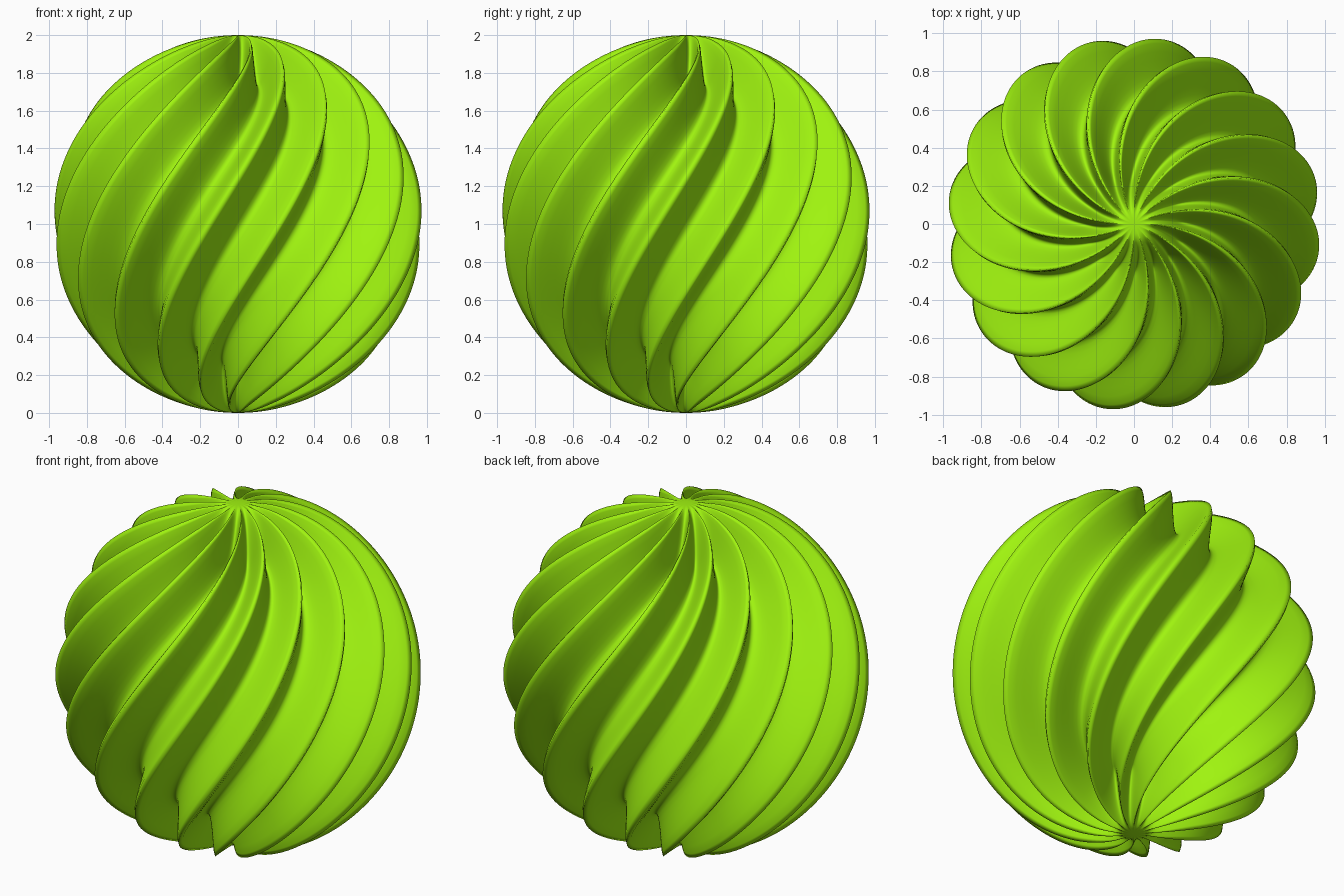
import bpy, bmesh
from math import sin, cos, pi, radians, sqrt

if "Cube" in bpy.data.objects:
    bpy.data.objects.remove(bpy.data.objects["Cube"])

LOBES = 16             # number of twisted fins
PER_LOBE = 16          # mesh columns per fin
RINGS = 120            # mesh rows from pole to pole
DEPTH = 0.22           # groove depth
TWIST = 0.625          # degrees of twist per degree of latitude
PHASE = radians(-54)   # azimuth of a crest at the equator
SOFT = 0.2             # crest rounding


def smooth(a, b, x):
    t = min(max((x - a) / (b - a), 0), 1)
    return t * t * (3 - 2 * t)


def groove(t):
    """0 on the narrow crest, 1 in the rounded valley."""
    u = sin(pi * t)
    return (sqrt(u * u + SOFT * SOFT) - SOFT) / (sqrt(1 + SOFT * SOFT) - SOFT)


# Twisted fluted ball: rings of a sphere pushed inward between the fins
bm = bmesh.new()
cols = LOBES * PER_LOBE
rings = []
for i in range(1, RINGS):
    lat = -pi / 2 + pi * i / RINGS
    fade = smooth(radians(3), radians(20), pi / 2 - abs(lat))
    ring = []
    for j in range(cols):
        az = PHASE + TWIST * lat + 2 * pi * j / cols
        k = 1 - DEPTH * fade * groove((j % PER_LOBE) / PER_LOBE)
        r = 0.98 * k * cos(lat)
        ring.append(bm.verts.new((r * cos(az), r * sin(az), 1 + k * sin(lat))))
    rings.append(ring)

bottom = bm.verts.new((0, 0, 0))
top = bm.verts.new((0, 0, 2))
for j in range(cols):
    n = (j + 1) % cols
    bm.faces.new((bottom, rings[0][n], rings[0][j]))
    bm.faces.new((top, rings[-1][j], rings[-1][n]))
    for a, b in zip(rings, rings[1:]):
        bm.faces.new((a[j], a[n], b[n], b[j]))
for f in bm.faces:
    f.smooth = True

mesh = bpy.data.meshes.new("twisted_ball")
bm.to_mesh(mesh)
bm.free()
ball = bpy.data.objects.new("twisted_ball", mesh)
bpy.context.collection.objects.link(ball)

# Lime green
mat = bpy.data.materials.new("lime_green")
mat.diffuse_color = (0.35, 0.9, 0.005, 1)
mat.use_nodes = True
mat.node_tree.nodes["Principled BSDF"].inputs["Base Color"].default_value = mat.diffuse_color
mesh.materials.append(mat)
